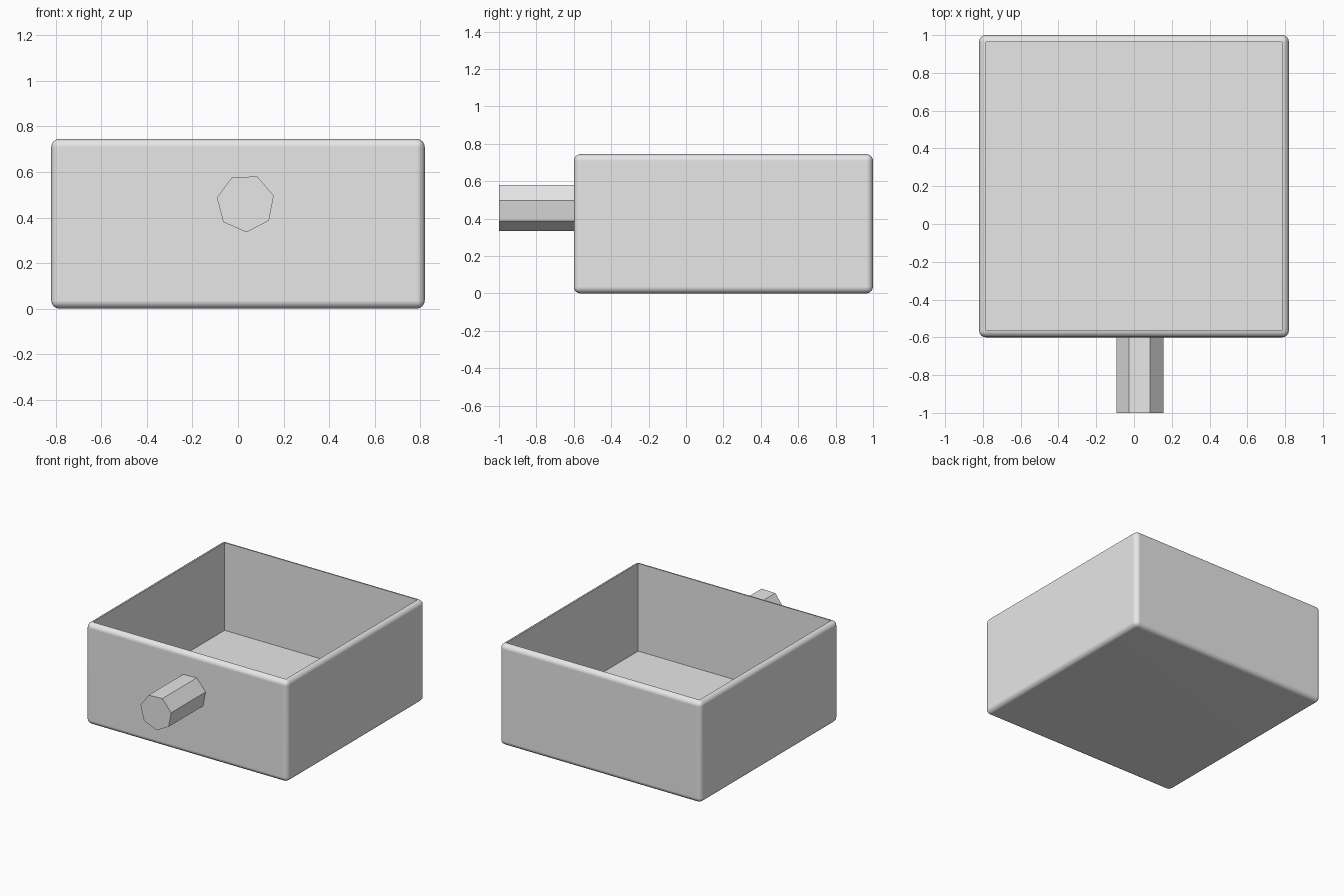
import bpy, bmesh, math
from mathutils import Matrix

if "Cube" in bpy.data.objects:
    bpy.data.objects.remove(bpy.data.objects["Cube"], do_unlink=True)

grey = bpy.data.materials.new("plain grey")
grey.use_nodes = True
colour = (0.8, 0.8, 0.8, 1)
grey.diffuse_color = colour
for node in grey.node_tree.nodes:
    if node.type == 'BSDF_PRINCIPLED':
        node.inputs["Base Color"].default_value = colour


def make_object(name, bm):
    bmesh.ops.recalc_face_normals(bm, faces=bm.faces)
    mesh = bpy.data.meshes.new(name)
    bm.to_mesh(mesh)
    bm.free()
    mesh.materials.append(grey)
    obj = bpy.data.objects.new(name, mesh)
    bpy.context.collection.objects.link(obj)
    return obj


# Open box: rounded block whose flat top face is sunk to form the cavity
WIDTH, DEPTH, HEIGHT = 1.64, 1.6, 0.745
ROUND, FLOOR = 0.036, 0.1
bm = bmesh.new()
bmesh.ops.create_cube(bm, size=1, matrix=Matrix.Translation((0, 0.2, HEIGHT / 2))
                      @ Matrix.Diagonal((WIDTH, DEPTH, HEIGHT, 1)))
bmesh.ops.bevel(bm, geom=bm.edges[:], offset=ROUND, segments=4, profile=0.5,
                affect='EDGES')
top = max(bm.faces, key=lambda f: f.calc_center_median().z)
sunk = bmesh.ops.extrude_discrete_faces(bm, faces=[top])["faces"][0]
bmesh.ops.translate(bm, verts=sunk.verts, vec=(0, 0, FLOOR - HEIGHT))
box = make_object("drawer_box", bm)

bpy.ops.object.select_all(action='DESELECT')
box.select_set(True)
bpy.context.view_layer.objects.active = box
bpy.ops.object.shade_smooth_by_angle(angle=math.radians(40))
normals = box.modifiers.new("flat panels", 'WEIGHTED_NORMAL')
normals.keep_sharp = True

# Seven-sided knob on the front, one corner pointing nearly straight down
FRONT, BACK, RADIUS = -1.0, -0.59, 0.128
bm = bmesh.new()
corners = []
for i in range(7):
    a = math.radians(-88) + i * math.tau / 7
    corners.append(bm.verts.new((0.033 + RADIUS * math.cos(a), FRONT,
                                 0.463 + RADIUS * math.sin(a))))
cap = bm.faces.new(corners)
end = bmesh.ops.extrude_face_region(bm, geom=[cap], use_keep_orig=True)["geom"]
bmesh.ops.translate(bm, verts=[g for g in end if isinstance(g, bmesh.types.BMVert)],
                    vec=(0, BACK - FRONT, 0))
make_object("knob", bm)
